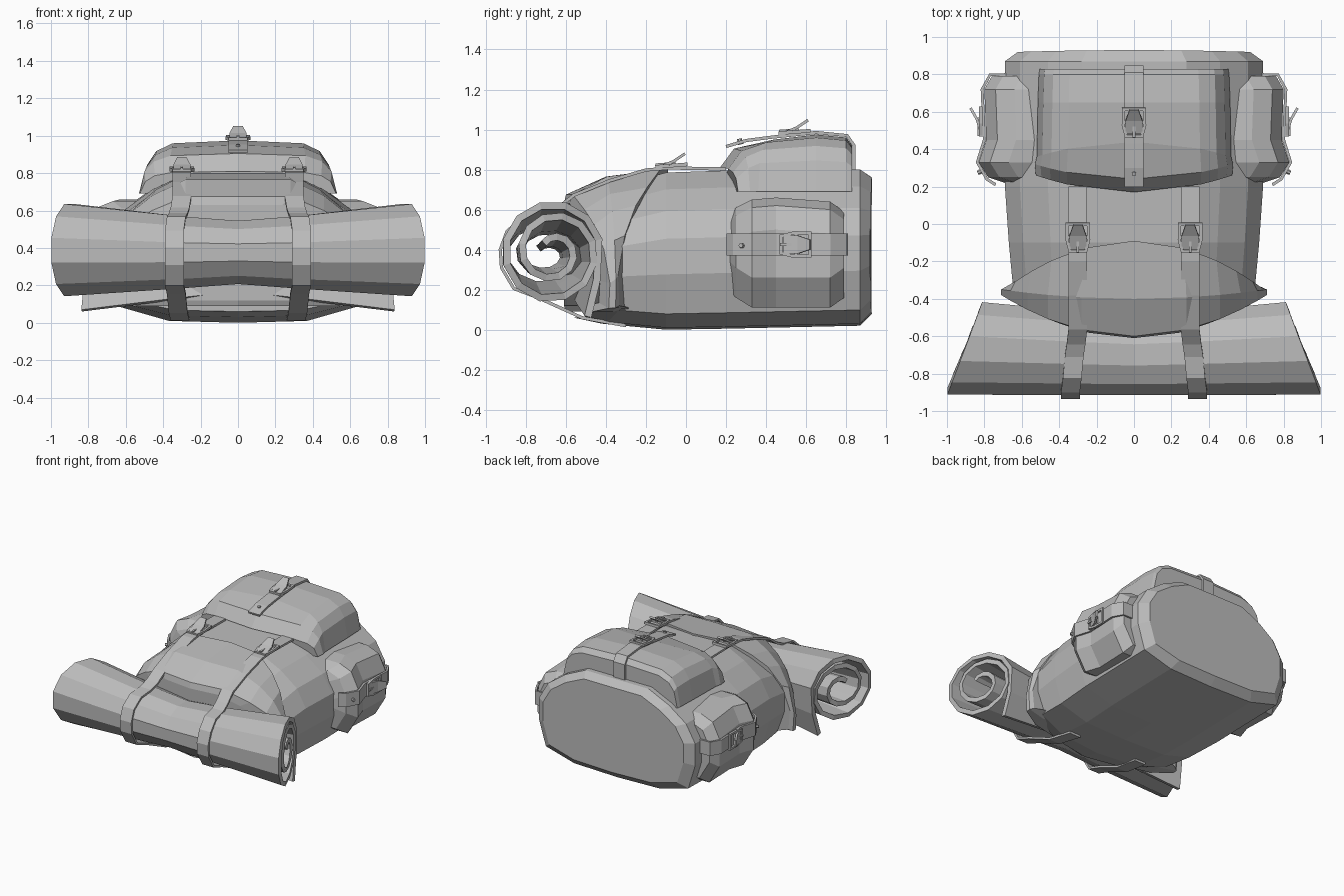
import bpy, bmesh, math
from mathutils import Matrix, Vector

cube = bpy.data.objects.get("Cube")
if cube:
    bpy.data.objects.remove(cube)

grey = bpy.data.materials.new("canvas_grey")
grey.use_nodes = True
grey.diffuse_color = (0.5, 0.5, 0.5, 1)
grey.node_tree.nodes["Principled BSDF"].inputs["Base Color"].default_value = (0.5, 0.5, 0.5, 1)


def finish(name, bm, thickness=0):
    bmesh.ops.recalc_face_normals(bm, faces=bm.faces)
    mesh = bpy.data.meshes.new(name)
    bm.to_mesh(mesh)
    bm.free()
    mesh.materials.append(grey)
    obj = bpy.data.objects.new(name, mesh)
    bpy.context.collection.objects.link(obj)
    if thickness:
        mod = obj.modifiers.new("thickness", "SOLIDIFY")
        mod.thickness = thickness
        mod.offset = 0
    return obj


def skin(name, rings, closed=True, thickness=0):
    """Bridge successive rows of points; closed rows also get end caps."""
    bm = bmesh.new()
    rows = [[bm.verts.new(p) for p in ring] for ring in rings]
    n = len(rows[0])
    for a, b in zip(rows, rows[1:]):
        for i in range(n if closed else n - 1):
            j = (i + 1) % n
            bm.faces.new((a[i], a[j], b[j], b[i]))
    if closed:
        bm.faces.new(rows[0])
        bm.faces.new(rows[-1])
    return finish(name, bm, thickness)


def ribbon(name, path, half_width, thickness=0.016):
    w = Vector(half_width)
    return skin(name, [[Vector(p) - w, Vector(p) + w] for p in path], False, thickness)


def section(half, y, sx, low, high, bow):
    """Mirror a half outline, fit it to the height range and bow it along y."""
    z0, z1 = half[0][1], half[-1][1]
    wide = max(p[0] for p in half)
    full = half + [(-x, z) for x, z in reversed(half) if x > 0]
    return [(x * sx, y - bow * (1 - (x / wide) ** 2),
             low + (z - z0) / (z1 - z0) * (high - low)) for x, z in full]


# Main bag
BAG = [(0, 0), (.38, .01), (.63, .08), (.69, .28), (.69, .46), (.61, .6), (.46, .71),
       (.28, .795), (0, .795)]
bag_rings = [(.92, .9, .08, .76, -.01), (.87, 1, .02, .8, 0), (.2, 1, .005, .795, 0),
             (-.1, .97, 0, .785, 0), (-.32, .94, .03, .7, .1), (-.38, .88, .06, .6, .18)]
skin("main_bag", [section(BAG, *r) for r in bag_rings])

# Lid folded over the mouth of the bag
LID = [(0, .1), (.55, .1), (.7, .12), (.71, .27), (.66, .47), (.57, .62), (.46, .71),
       (.28, .8), (0, .8)]
lid_rings = [(-.34, .96, .1, .8, -.25), (-.35, 1, .09, .765, .05),
             (-.38, 1, .09, .675, .22), (-.43, .85, .12, .63, .18)]
skin("main_lid", [section(LID, *r) for r in lid_rings])

# Pocket on the upper face, with a creased front lip
POCKET = [(0, .69), (.53, .69), (.5, .84), (.45, .91), (.36, .95), (0, .965)]
pocket_rings = [(.83, .95, .69, .92, 0), (.8, .96, .69, .96, 0), (.65, .97, .69, .975, 0),
                (.36, .98, .69, .95, -.08), (.32, 1, .69, .905, .08), (.26, .99, .69, .81, .09)]
skin("top_pocket", [section(POCKET, *r) for r in pocket_rings])


# Bed roll: a spiral sheet, pinched in the middle, with slanted ends
spiral = [(-.49, .065), (-.445, .25)]
for k in range(29):
    t = (k + .5) / 12
    r = .238 - .105 * max(0, t - .7)
    a = t * math.tau
    spiral.append((-.665 + r * math.cos(a), .388 + r * math.sin(a)))


def roll_row(side, reach, squash_z, squash_y):
    row = []
    for y, z in spiral:
        end = 1 - .4 * (y + .9)
        row.append((side * (end if reach == 1 else reach),
                    -.915 + (y + .915) * squash_y, .376 + (z - .388) * squash_z))
    return row


def roll_end(side):
    return [(x, y, z + .012) for x, y, z in roll_row(side, 1, 1, 1)]


skin("bed_roll", [roll_end(-1), roll_row(-1, .3, .76, .9), roll_row(1, 0, .66, .86),
                  roll_row(1, .3, .76, .9), roll_end(1)], False, .036)


def add_box(bm, size, place):
    bmesh.ops.create_cube(bm, size=1, matrix=place @ Matrix.Diagonal((*size, 1)))


def frame_matrix(origin, along, normal):
    y = Vector(along).normalized()
    z = Vector(normal).normalized()
    m = Matrix((y.cross(z), y, z)).transposed().to_4x4()
    m.translation = Vector(origin)
    return m


def buckle(name, m):
    """Tapered frame, cross bar, pin and the loose strap end rising through it."""
    bm = bmesh.new()
    for s in (-1, 1):
        add_box(bm, (.016, .09, .018), m @ Matrix.Translation((s * .057, .03, .008)))
        slant = Matrix.Translation((s * .05, -.045, .008)) @ Matrix.Rotation(s * -.25, 4, "Z")
        add_box(bm, (.016, .07, .018), m @ slant)
    for y, width in ((.07, .13), (-.075, .1), (0, .13)):
        add_box(bm, (width, .016, .018), m @ Matrix.Translation((0, y, .008)))
    add_box(bm, (.014, .1, .01), m @ Matrix.Translation((0, -.03, .02)))
    finish(name + "_frame", bm)
    rows = [(.045, -.06, .006), (.045, .01, .028), (.025, .07, .062)]
    skin(name + "_tab", [[m @ Vector((-w, y, z)), m @ Vector((w, y, z))] for w, y, z in rows],
         False, .014)


def stud(name, m):
    bm = bmesh.new()
    bmesh.ops.create_cone(bm, cap_ends=True, segments=6, radius1=.014, radius2=.012,
                          depth=.03, matrix=m)
    finish(name, bm)


# Strap over the top pocket
top_path = [(.838, .72), (.84, .92), (.805, .97), (.65, .985), (.43, .962), (.3, .945), (.2, .915)]
ribbon("top_pocket_strap", [(0, y, z) for y, z in top_path], (.05, 0, 0))
buckle("top_pocket_buckle", frame_matrix((0, .545, .98), (0, 1, .08), (0, -.08, 1)))
stud("top_pocket_stud", frame_matrix((0, .27, .94), (0, 1, .25), (0, -.25, 1)))

# Long straps around lid and bed roll
LONG = [(.3, .2, .803), (.3, -.08, .808), (.3, -.2, .798), (.3, -.38, .745), (.3, -.56, .672),
        (.31, -.64, .61), (.32, -.71, .578), (.33, -.82, .56), (.34, -.895, .49),
        (.34, -.928, .4), (.34, -.922, .31), (.34, -.86, .205), (.33, -.74, .16),
        (.32, -.52, .06), (.31, -.3, .02)]

# Side pocket cross-sections: y, outer x, low z, high z
SIDE = [(.79, .76, .16, .59), (.72, .8, .11, .64), (.45, .79, .11, .66),
        (.33, .83, .11, .65), (.25, .78, .16, .61), (.21, .66, .2, .56)]
SIDE_STRAP = [(.62, .8), (.77, .797), (.812, .72), (.8, .45), (.838, .33), (.787, .24), (.74, .21)]

for side, label in ((1, "left"), (-1, "right")):
    flip = Matrix.Diagonal((side, 1, 1, 1))
    ribbon(label + "_long_strap", [(side * x, y, z) for x, y, z in LONG], (.05, 0, 0))
    buckle(label + "_long_buckle", frame_matrix((side * .3, -.07, .812), (0, 1, .08), (0, -.08, 1)))
    rings = []
    for y, out, low, high in SIDE:
        outline = [(.5, low), (out - .09, low), (out, low + .15), (out, high - .16),
                   (out - .06, high - .04), (out - .16, high), (.5, high)]
        rings.append([(side * x, y, z) for x, z in outline])
    skin(label + "_side_pocket", rings)
    ribbon(label + "_side_strap", [(side * x, y, .425) for x, y in SIDE_STRAP], (0, 0, .055))
    buckle(label + "_side_buckle", flip @ frame_matrix((.812, .55, .425), (0, 1, 0), (1, 0, 0)))
    stud(label + "_side_stud", flip @ frame_matrix((.822, .28, .42), (-.5, -1, 0), (1, -.5, 0)))
